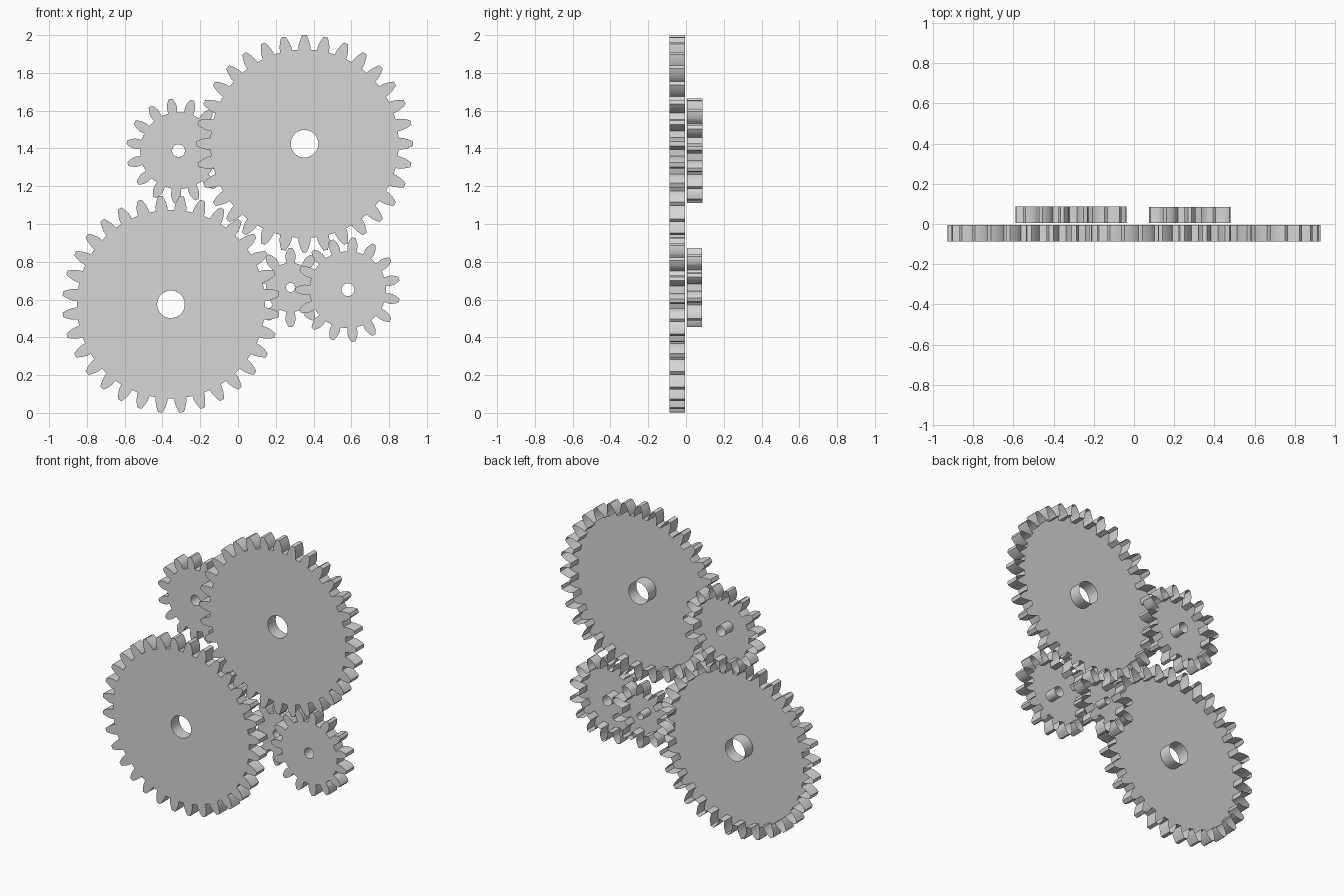
import bpy, bmesh
from math import sin, cos, tan, pi, radians, acos
from mathutils import Vector

cube = bpy.data.objects.get("Cube")
if cube:
    bpy.data.objects.remove(cube)

# Single plain metal colour
metal = bpy.data.materials.new("light_grey_metal")
metal.use_nodes = True
grey = (0.67, 0.67, 0.67, 1)
metal.diffuse_color = grey
metal.node_tree.nodes["Principled BSDF"].inputs["Base Color"].default_value = grey

PRESSURE = radians(20)


def inv(a):
    return tan(a) - a


def gear_outline(teeth, outer, phase):
    """Closed involute tooth profile as (x, z) points."""
    module = 2 * outer / (teeth + 2)
    pitch = teeth * module / 2
    base = pitch * cos(PRESSURE)
    root = pitch - 1.25 * module
    half = pi / (2 * teeth) * 0.97 + inv(PRESSURE)
    start = max(base, root)
    steps = 5
    flank = [(root, half + 0.02 / teeth)] if root < base else []
    for i in range(steps + 1):
        r = start + (outer - start) * i / steps
        flank.append((r, half - inv(acos(min(1, base / r)))))
    tooth = [(r, -a) for r, a in flank] + [(r, a) for r, a in reversed(flank)]
    return [(r * cos(a + phase + 2 * pi * k / teeth), r * sin(a + phase + 2 * pi * k / teeth))
            for k in range(teeth) for r, a in tooth]


def add_loop(bm, points):
    verts = [bm.verts.new((x, 0, z)) for x, z in points]
    return [bm.edges.new((v, verts[i - 1])) for i, v in enumerate(verts)]


def gear(name, x, z, teeth, outer, bore, tooth_angle, front_y, depth=0.083):
    bm = bmesh.new()
    # Front plate between toothed rim and round bore
    edges = add_loop(bm, gear_outline(teeth, outer, radians(tooth_angle)))
    edges += add_loop(bm, [(bore * cos(2 * pi * i / 40), bore * sin(2 * pi * i / 40)) for i in range(40)])
    bmesh.ops.triangle_fill(bm, edges=edges, use_beauty=True, normal=Vector((0, -1, 0)))
    # Rim and bore walls, with the back left open
    out = bmesh.ops.extrude_face_region(bm, geom=bm.faces[:], use_keep_orig=True)
    moved = [g for g in out["geom"] if isinstance(g, bmesh.types.BMVert)]
    bmesh.ops.translate(bm, verts=moved, vec=(0, depth, 0))
    bmesh.ops.recalc_face_normals(bm, faces=bm.faces[:])
    back = [f for f in bm.faces if all(v.co.y > depth / 2 for v in f.verts)]
    bmesh.ops.delete(bm, geom=back, context="FACES_ONLY")
    mesh = bpy.data.meshes.new(name)
    bm.to_mesh(mesh)
    bm.free()
    mesh.materials.append(metal)
    obj = bpy.data.objects.new(name, mesh)
    obj.location = (x, front_y, z)
    bpy.context.collection.objects.link(obj)


FRONT, BACK = -0.0875, 0.0045
gear("upper_large_gear", 0.352, 1.425, 32, 0.575, 0.073, 90, FRONT)
gear("lower_large_gear", -0.355, 0.575, 32, 0.575, 0.073, 90 + 180 / 32, FRONT)
gear("front_small_gear", 0.582, 0.652, 15, 0.277, 0.034, -84, FRONT)
gear("back_small_gear", -0.315, 1.388, 15, 0.277, 0.034, 98.7, BACK)
gear("back_pinion", 0.278, 0.664, 10, 0.21, 0.024, 90, BACK, 0.08)
